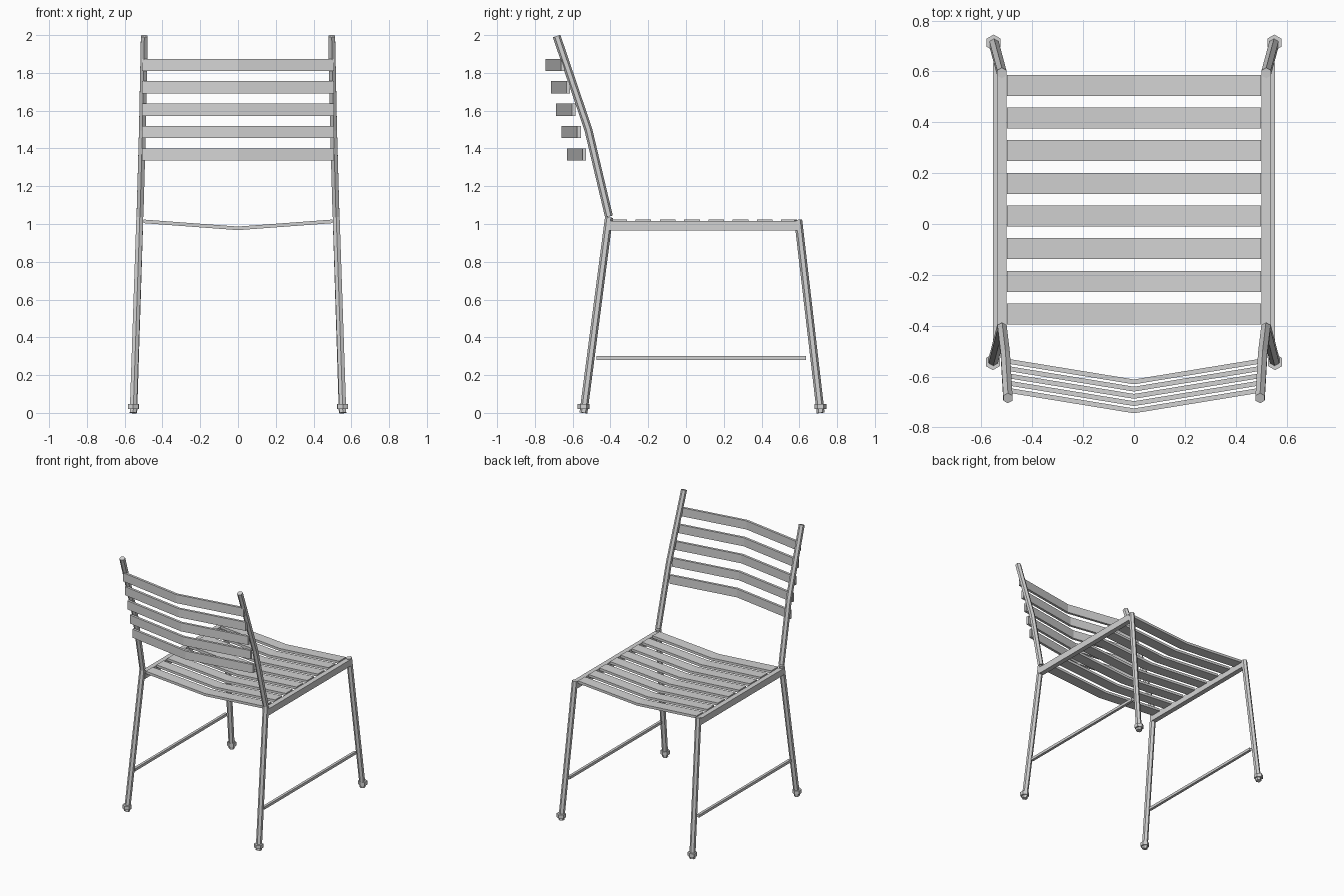
import bpy
import bmesh
import math
from mathutils import Vector

cube = bpy.data.objects.get("Cube")
if cube:
    bpy.data.objects.remove(cube)

metal = bpy.data.materials.new("light grey metal")
metal.use_nodes = True
grey = (0.65, 0.65, 0.65, 1)
metal.diffuse_color = grey
metal.node_tree.nodes["Principled BSDF"].inputs["Base Color"].default_value = grey


def finish(name, bm):
    bmesh.ops.recalc_face_normals(bm, faces=bm.faces)
    mesh = bpy.data.meshes.new(name)
    bm.to_mesh(mesh)
    bm.free()
    mesh.materials.append(metal)
    obj = bpy.data.objects.new(name, mesh)
    bpy.context.collection.objects.link(obj)


def sweep(name, rings):
    """Skin a list of vertex rings and cap both ends."""
    bm = bmesh.new()
    rows = [[bm.verts.new(p) for p in ring] for ring in rings]
    n = len(rows[0])
    for a, b in zip(rows, rows[1:]):
        for i in range(n):
            j = (i + 1) % n
            bm.faces.new((a[i], a[j], b[j], b[i]))
    bm.faces.new(rows[0])
    bm.faces.new(rows[-1])
    finish(name, bm)


def tube(name, path, radius):
    """Six-sided tube along a path."""
    pts = [Vector(p) for p in path]
    rings = []
    for i, p in enumerate(pts):
        d = (pts[min(i + 1, len(pts) - 1)] - pts[max(i - 1, 0)]).normalized()
        side = Vector((1, 0, 0))
        side = (side - d * side.dot(d)).normalized()
        up = d.cross(side)
        rings.append([p + radius * (side * math.sin(a) + up * math.cos(a))
                      for a in (k * math.tau / 6 for k in range(6))])
    sweep(name, rings)


def bar(name, x, z, width, height, y_front, y_back):
    """Rectangular bar running front to back."""
    sweep(name, [[(x + sx * width / 2, y, z + sz * height / 2)
                  for sx, sz in ((-1, -1), (1, -1), (1, 1), (-1, 1))]
                 for y in (y_front, y_back)])


def bent_slat(name, half, y, z, depth, height, bend):
    """Flat bar across x, bent once at the middle by the (y, z) offset."""
    rings = []
    for x, f in ((-half, 0), (0, 1), (half, 0)):
        cy, cz = y + bend[0] * f, z + bend[1] * f
        rings.append([(x, cy + sy * depth / 2, cz + sz * height / 2)
                      for sy, sz in ((-1, -1), (1, -1), (1, 1), (-1, 1))])
    sweep(name, rings)


# Frame: the same parts on both sides
for side, s in (("left", 1), ("right", -1)):
    tube(f"{side}_front_leg", [(s * 0.555, -0.543, 0), (s * 0.52, -0.408, 1.035)], 0.021)
    tube(f"{side}_back_leg", [(s * 0.552, 0.713, 0), (s * 0.52, 0.594, 1.022)], 0.021)
    tube(f"{side}_back_post", [(s * 0.519, -0.408, 1.04), (s * 0.506, -0.517, 1.5),
                               (s * 0.496, -0.685, 1.995)], 0.021)
    bar(f"{side}_seat_rail", s * 0.521, 0.991, 0.037, 0.05, -0.405, 0.59)
    bar(f"{side}_stretcher", s * 0.545, 0.291, 0.02, 0.02, -0.475, 0.634)
    for end, x, y in (("front", 0.555, -0.543), ("back", 0.552, 0.713)):
        tube(f"{side}_{end}_foot", [(s * x, y, 0.02), (s * x, y, 0.048)], 0.032)

# Seat slats sag toward the middle
for i in range(8):
    bent_slat(f"seat_slat_{i + 1}", 0.5, -0.354 + i * 0.1285, 1.014,
              0.083, 0.019, (0, -0.037))

# Backrest slats bow outward and follow the lean of the posts
for i in range(5):
    bent_slat(f"back_slat_{i + 1}", 0.508, -0.538 - i * 0.0285, 1.368 + i * 0.1185,
              0.019, 0.065, (-0.083, 0))
